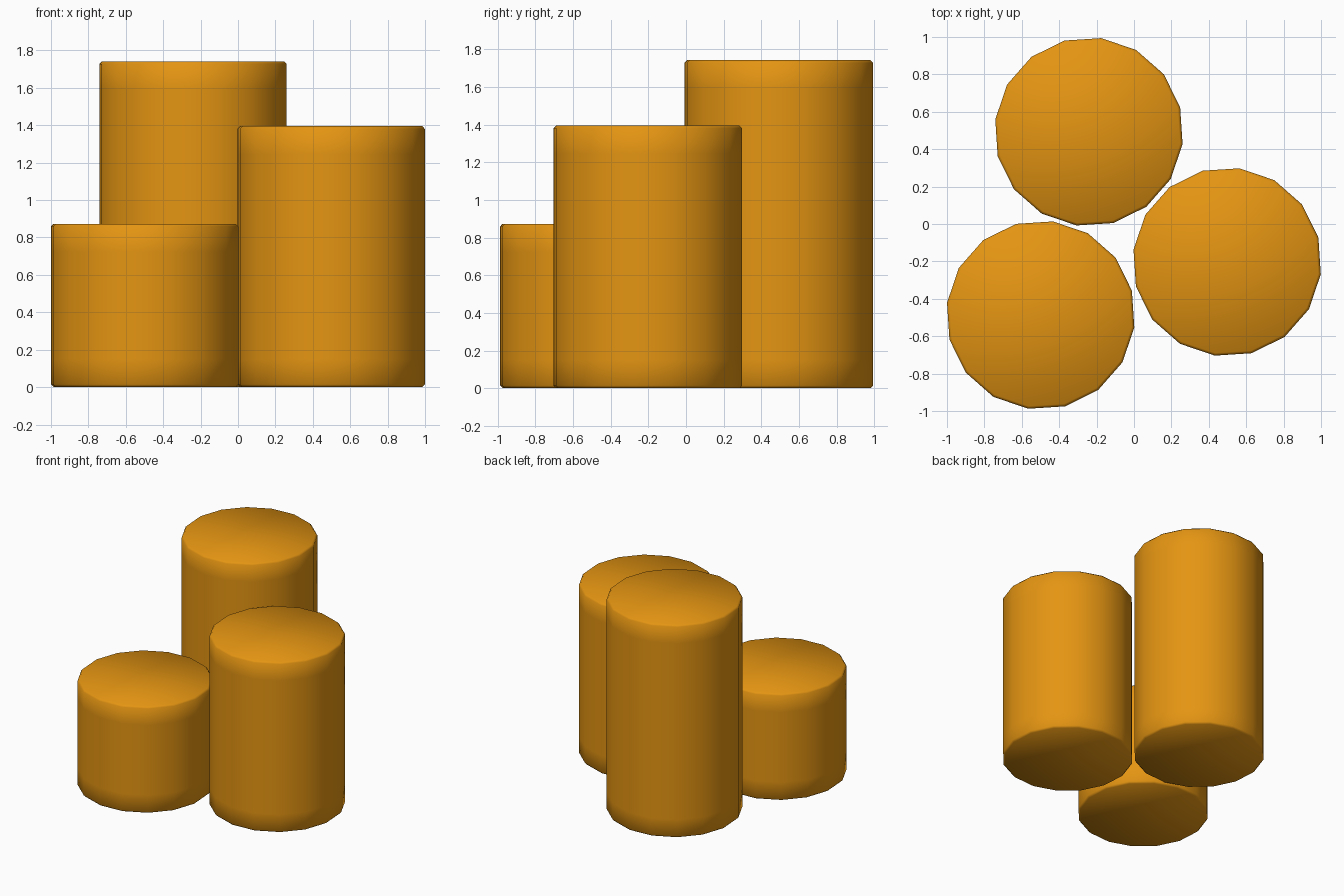
import bpy, bmesh, math

if "Cube" in bpy.data.objects:
    bpy.data.objects.remove(bpy.data.objects["Cube"])

SIDES, RADIUS, BEVEL, BAND = 16, 0.505, 0.014, 0.15
TURN = math.radians(15)

orange = bpy.data.materials.new("amber orange")
orange.diffuse_color = (0.78, 0.30, 0.006, 1)
orange.use_nodes = True
orange.node_tree.nodes["Principled BSDF"].inputs["Base Color"].default_value = orange.diffuse_color


def pillar(name, x, y, height):
    """Smooth-shaded 16-sided column with small chamfers and support loops."""
    profile = [(RADIUS - BEVEL, 0), (RADIUS, BEVEL), (RADIUS, BAND),
               (RADIUS, height - BAND), (RADIUS, height - BEVEL),
               (RADIUS - BEVEL, height)]
    bm = bmesh.new()
    rings = []
    for r, z in profile:
        angles = [TURN + 2 * math.pi * i / SIDES for i in range(SIDES)]
        rings.append([bm.verts.new((r * math.cos(a), r * math.sin(a), z)) for a in angles])
    for low, high in zip(rings, rings[1:]):
        for i in range(SIDES):
            j = (i + 1) % SIDES
            bm.faces.new((low[i], low[j], high[j], high[i]))
    # End caps
    bm.faces.new(rings[0][::-1])
    bm.faces.new(rings[-1])
    for f in bm.faces:
        f.smooth = True
    mesh = bpy.data.meshes.new(name)
    bm.to_mesh(mesh)
    bm.free()
    mesh.materials.append(orange)
    obj = bpy.data.objects.new(name, mesh)
    obj.location = (x, y, 0)
    bpy.context.collection.objects.link(obj)


# Three stepped columns
pillar("tall_pillar", -0.241, 0.493, 1.742)
pillar("middle_pillar", 0.498, -0.203, 1.395)
pillar("short_pillar", -0.499, -0.487, 0.873)
